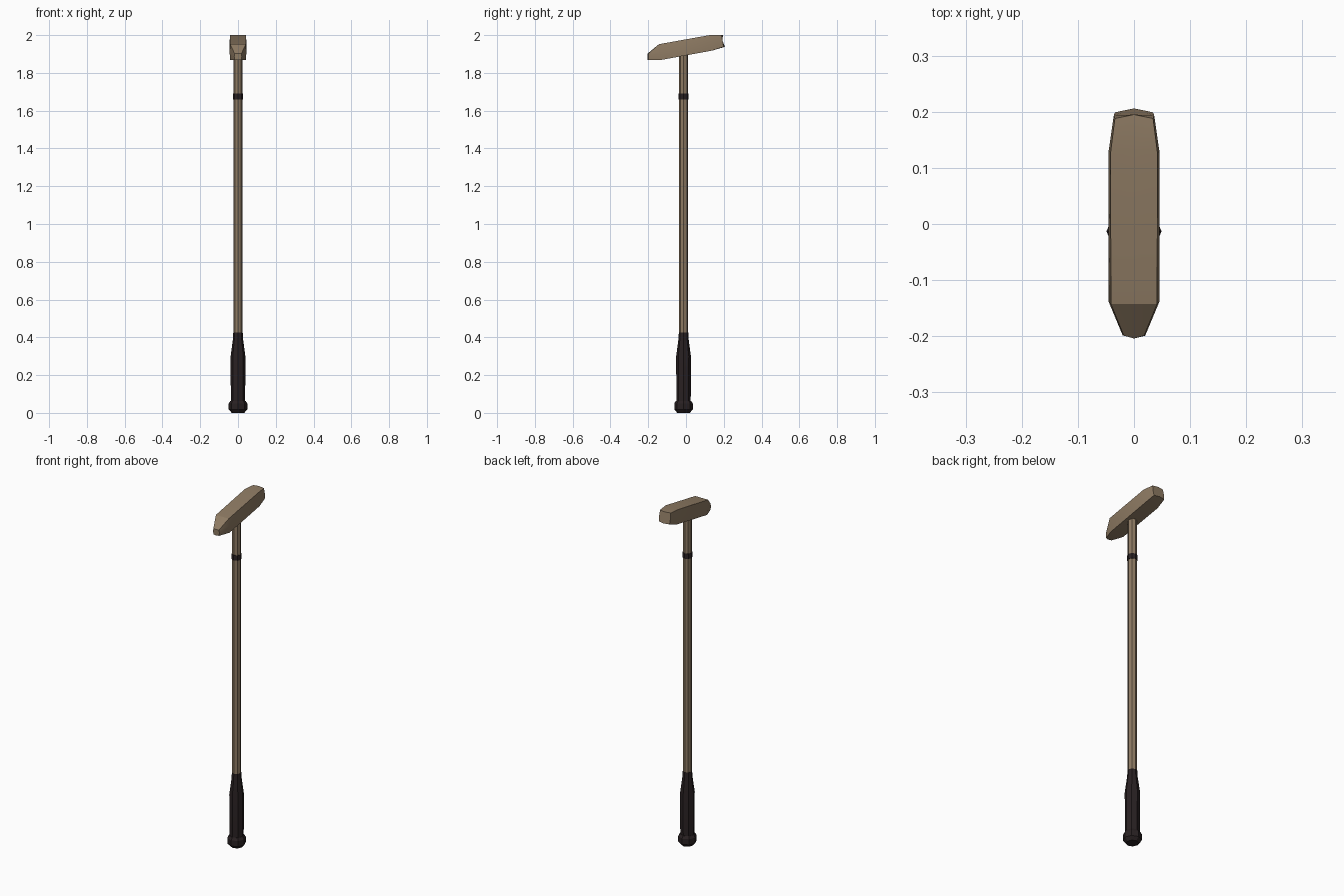
import bpy
import math

if "Cube" in bpy.data.objects:
    bpy.data.objects.remove(bpy.data.objects["Cube"])


def material(name, rgb):
    m = bpy.data.materials.new(name)
    m.diffuse_color = (*rgb, 1)
    m.use_nodes = True
    m.node_tree.nodes["Principled BSDF"].inputs["Base Color"].default_value = m.diffuse_color
    return m


tan = material("tan metal", (0.275, 0.2, 0.127))
dark = material("dark rubber", (0.022, 0.015, 0.016))


def loft(name, rings, mat, smooth=30):
    """Skin a stack of equal-length rings and cap both ends."""
    n = len(rings[0])
    verts = [p for r in rings for p in r]
    faces = [(k * n + i, k * n + (i + 1) % n, (k + 1) * n + (i + 1) % n, (k + 1) * n + i)
             for k in range(len(rings) - 1) for i in range(n)]
    faces += [tuple(reversed(range(n))), tuple(range(len(verts) - n, len(verts)))]
    me = bpy.data.meshes.new(name)
    me.from_pydata(verts, [], faces)
    me.materials.append(mat)
    ob = bpy.data.objects.new(name, me)
    bpy.context.collection.objects.link(ob)
    bpy.ops.object.select_all(action='DESELECT')
    ob.select_set(True)
    bpy.context.view_layer.objects.active = ob
    bpy.ops.object.mode_set(mode='EDIT')
    bpy.ops.mesh.select_all(action='SELECT')
    bpy.ops.mesh.normals_make_consistent(inside=False)
    bpy.ops.object.mode_set(mode='OBJECT')
    bpy.ops.object.shade_smooth_by_angle(angle=math.radians(smooth))
    return ob


def turned(name, profile, mat, sides=8, cy=-0.013):
    """Eight-sided turned part from (radius, z) pairs."""
    rings = [[(r * math.cos(2 * math.pi * i / sides),
               cy + r * math.sin(2 * math.pi * i / sides), z) for i in range(sides)]
             for r, z in profile]
    return loft(name, rings, mat)


# Shaft, grip, end knob and band
turned("shaft", [(0.024, 0.40), (0.024, 1.925)], tan)
turned("grip", [(0.038, 0.05), (0.039, 0.30), (0.027, 0.39), (0.025, 0.425)], dark)
turned("end_knob", [(0.033, 0), (0.049, 0.018), (0.049, 0.05), (0.040, 0.064)], dark)
turned("shaft_band", [(0.0265, 1.66), (0.0265, 1.69)], dark)


# Head: tilted cross-sections from toe to heel
def section(top, bottom, half_top, half_mid, half_bottom, bulge):
    (yt, zt), (yb, zb) = top, bottom
    ym, zm = (yt + yb) / 2, (zt + zb) / 2
    return [(-half_top, yt, zt), (0, yt + bulge, zt), (half_top, yt, zt),
            (half_mid, ym, zm),
            (half_bottom, yb, zb), (0, yb + bulge, zb), (-half_bottom, yb, zb),
            (-half_mid, ym, zm)]


loft("head", [
    section((-0.199, 1.902), (-0.199, 1.868), 0.018, 0.020, 0.018, -0.005),
    section((-0.143, 1.952), (-0.135, 1.868), 0.041, 0.045, 0.041, 0),
    section((0.125, 2.0), (0.138, 1.918), 0.042, 0.045, 0.042, 0),
    section((0.188, 2.0), (0.199, 1.938), 0.034, 0.036, 0.034, 0.007),
], tan, 25)
